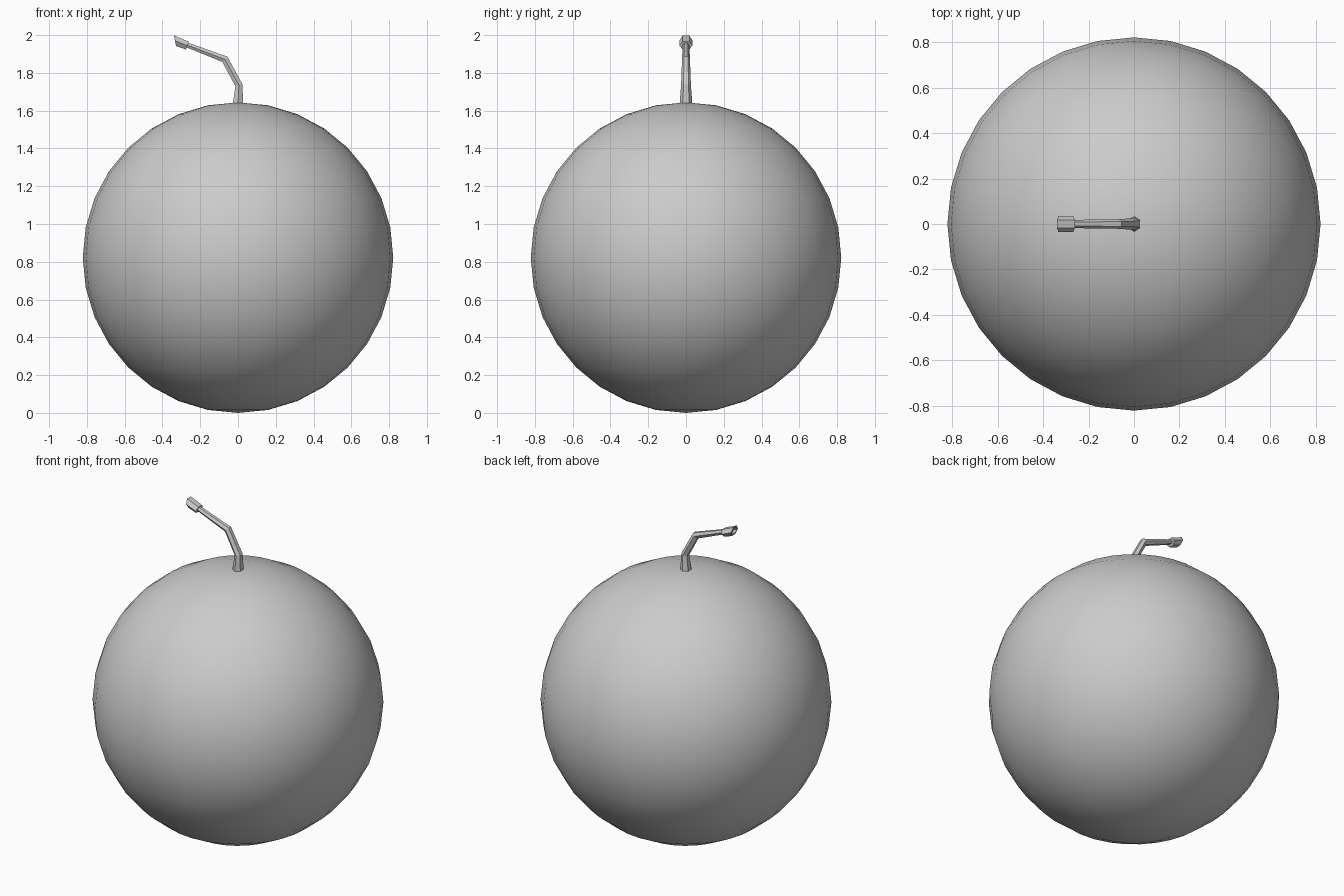
import bpy, bmesh, math
from mathutils import Vector

if "Cube" in bpy.data.objects:
    bpy.data.objects.remove(bpy.data.objects["Cube"])

# Round body
bpy.ops.mesh.primitive_uv_sphere_add(segments=32, ring_count=16, radius=0.822, location=(0, 0, 0.822))
body = bpy.context.object
body.name = "round_body"
bpy.ops.object.shade_smooth()


def hex_ring(bm, outer, inner, half_width):
    """Hexagon across y; outer / inner are its (x, z) flat sides in profile."""
    a, b = Vector((outer[0], 0, outer[1])), Vector((inner[0], 0, inner[1]))
    mid, up = (a + b) / 2, (a - b) / 2
    verts = []
    for i in range(6):
        t = math.radians(60 * i)
        p = mid + up * (math.sin(t) / math.sin(math.radians(60)))
        verts.append(bm.verts.new((p.x, half_width * math.cos(t), p.z)))
    return verts


def hex_tube(name, sections):
    bm = bmesh.new()
    rings = [hex_ring(bm, *s) for s in sections]
    for r0, r1 in zip(rings, rings[1:]):
        for i in range(6):
            j = (i + 1) % 6
            bm.faces.new((r0[i], r0[j], r1[j], r1[i]))
    bm.faces.new(rings[0])
    bm.faces.new(rings[-1])
    bmesh.ops.recalc_face_normals(bm, faces=bm.faces)
    mesh = bpy.data.meshes.new(name)
    bm.to_mesh(mesh)
    bm.free()
    obj = bpy.data.objects.new(name, mesh)
    bpy.context.collection.objects.link(obj)
    return obj


# Bent stem
hex_tube("bent_stem", [
    ((0.028, 1.63), (-0.028, 1.63), 0.034),
    ((0.023, 1.74), (-0.014, 1.73), 0.026),
    ((-0.056, 1.886), (-0.083, 1.858), 0.021),
    ((-0.265, 1.960), (-0.272, 1.935), 0.018),
])

# Flared tip with a shallow recess in its slanted end
hex_tube("stem_tip", [
    ((-0.260, 1.965), (-0.276, 1.924), 0.035),
    ((-0.339, 1.998), (-0.328, 1.942), 0.035),
    ((-0.336, 1.990), (-0.329, 1.950), 0.026),
    ((-0.315, 1.981), (-0.310, 1.945), 0.022),
])
